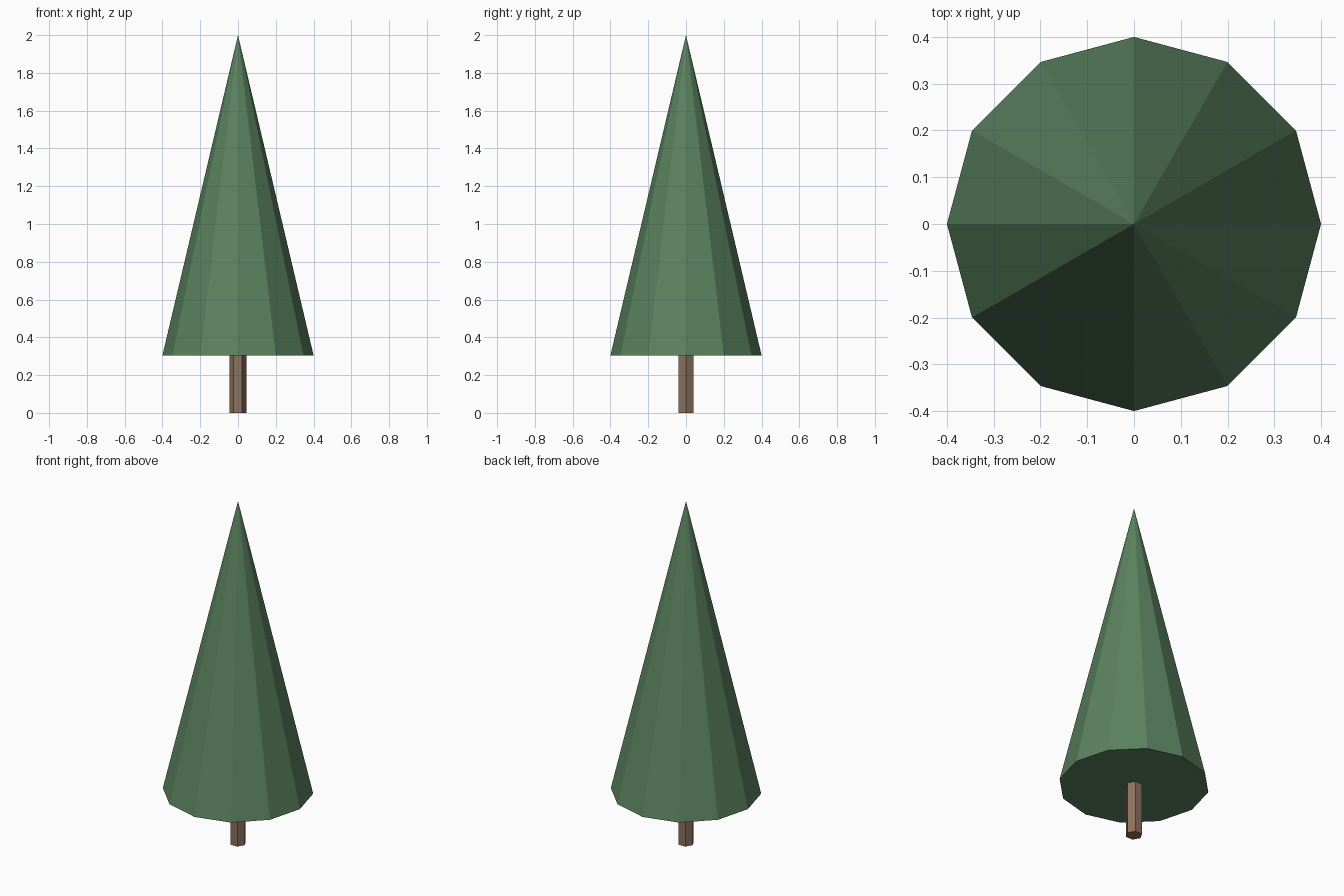
import bpy
import math

cube = bpy.data.objects.get("Cube")
if cube:
    bpy.data.objects.remove(cube, do_unlink=True)


def flat_colour(name, rgb):
    mat = bpy.data.materials.new(name)
    mat.use_nodes = True
    colour = (*rgb, 1.0)
    mat.diffuse_color = colour
    bsdf = next(n for n in mat.node_tree.nodes if n.type == "BSDF_PRINCIPLED")
    bsdf.inputs["Base Color"].default_value = colour
    bsdf.inputs["Roughness"].default_value = 0.9
    return mat


def tapered_prism(name, sides, r_bottom, r_top, z_bottom, z_top, mat):
    bpy.ops.mesh.primitive_cone_add(
        vertices=sides, radius1=r_bottom, radius2=r_top,
        depth=z_top - z_bottom, location=(0, 0, (z_bottom + z_top) / 2),
        rotation=(0, 0, math.radians(90)))
    obj = bpy.context.object
    obj.name = name
    obj.data.materials.append(mat)
    return obj


green = flat_colour("needle green", (0.105, 0.225, 0.115))
brown = flat_colour("bark brown", (0.26, 0.17, 0.11))

# Six-sided trunk, ending at the underside of the foliage
tapered_prism("trunk", 6, 0.045, 0.045, 0.0, 0.305, brown)

# Twelve-sided pointed foliage
tapered_prism("foliage", 12, 0.4, 0.0, 0.305, 2.0, green)
